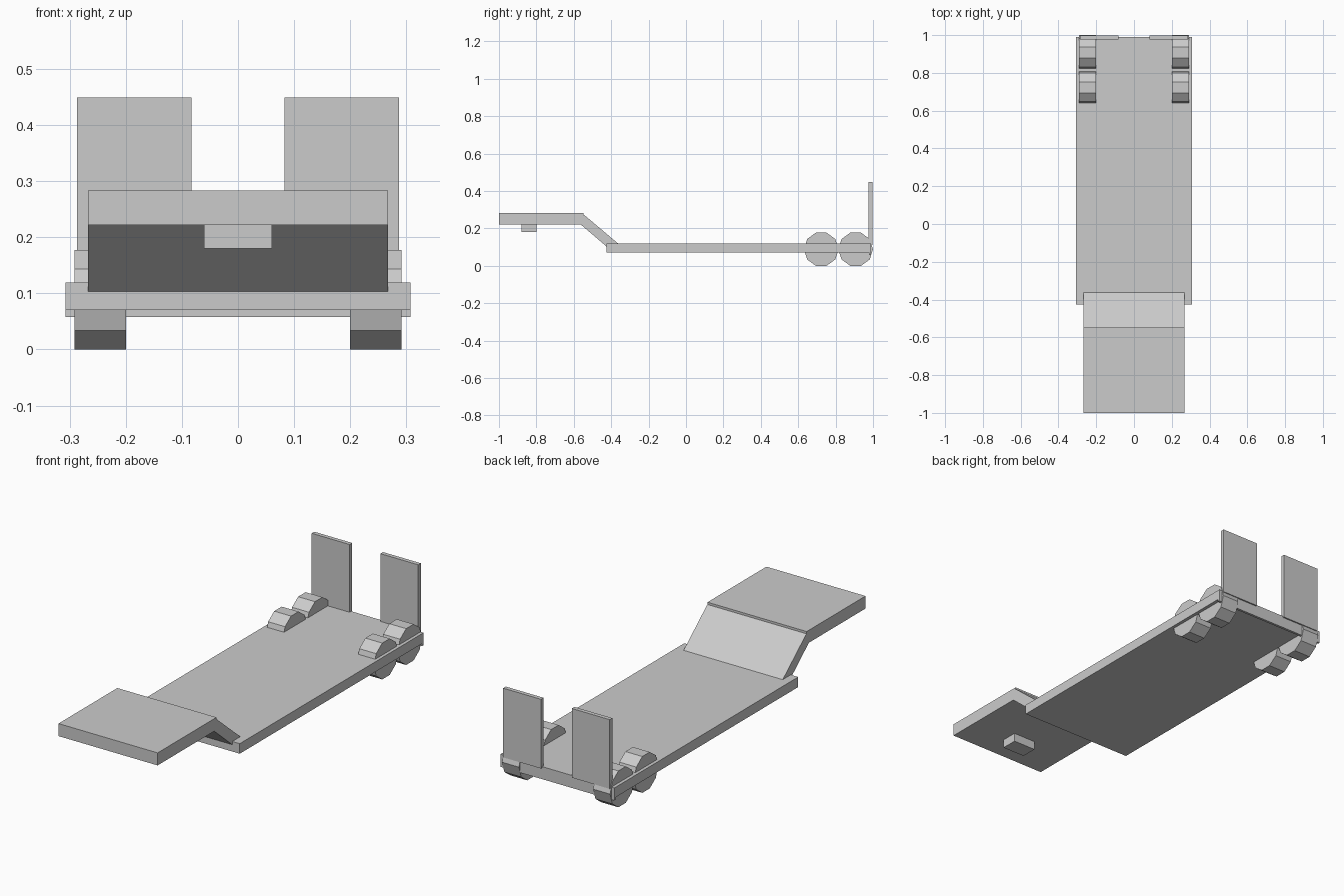
import bpy, bmesh, math

if "Cube" in bpy.data.objects:
    bpy.data.objects.remove(bpy.data.objects["Cube"])


def prism(name, profile, x0, x1):
    """Extrude a closed (y, z) profile along x."""
    bm = bmesh.new()
    face = bm.faces.new([bm.verts.new((x0, y, z)) for y, z in profile])
    ext = bmesh.ops.extrude_face_region(bm, geom=[face])
    moved = [v for v in ext["geom"] if isinstance(v, bmesh.types.BMVert)]
    bmesh.ops.translate(bm, verts=moved, vec=(x1 - x0, 0, 0))
    bmesh.ops.recalc_face_normals(bm, faces=bm.faces)
    mesh = bpy.data.meshes.new(name)
    bm.to_mesh(mesh)
    bm.free()
    obj = bpy.data.objects.new(name, mesh)
    bpy.context.collection.objects.link(obj)
    return obj


def box(name, x, y, z):
    profile = [(y[0], z[0]), (y[1], z[0]), (y[1], z[1]), (y[0], z[1])]
    return prism(name, profile, *x)


def mirror_x(obj):
    obj.modifiers.new("mirror", 'MIRROR').use_axis[0] = True


# Low cargo deck and rear bumper
box("deck", (-0.307, 0.307), (-0.425, 0.985), (0.07, 0.119))
box("rear_bumper", (-0.307, 0.307), (0.978, 0.99), (0.058, 0.119))

# Raised gooseneck, sloped neck and coupling block
box("gooseneck_plate", (-0.267, 0.267), (-1.0, -0.547), (0.222, 0.283))
prism("sloped_neck", [(-0.57, 0.227), (-0.42, 0.099), (-0.392, 0.085),
                      (-0.363, 0.119), (-0.542, 0.27), (-0.555, 0.275)],
      -0.267, 0.267)
box("coupling_block", (-0.061, 0.061), (-0.88, -0.8), (0.18, 0.224))

# Upright loading ramps
mirror_x(box("loading_ramp", (0.083, 0.287), (0.977, 0.997), (0.112, 0.449)))

# Ten-sided wheels, two axles
R = 0.093
for label, cy in (("front", 0.723), ("rear", 0.907)):
    ring = [(cy + R * math.cos(math.tau * i / 10),
             0.0885 + R * math.sin(math.tau * i / 10)) for i in range(10)]
    mirror_x(prism(label + "_axle_wheel", ring, 0.2, 0.291))
